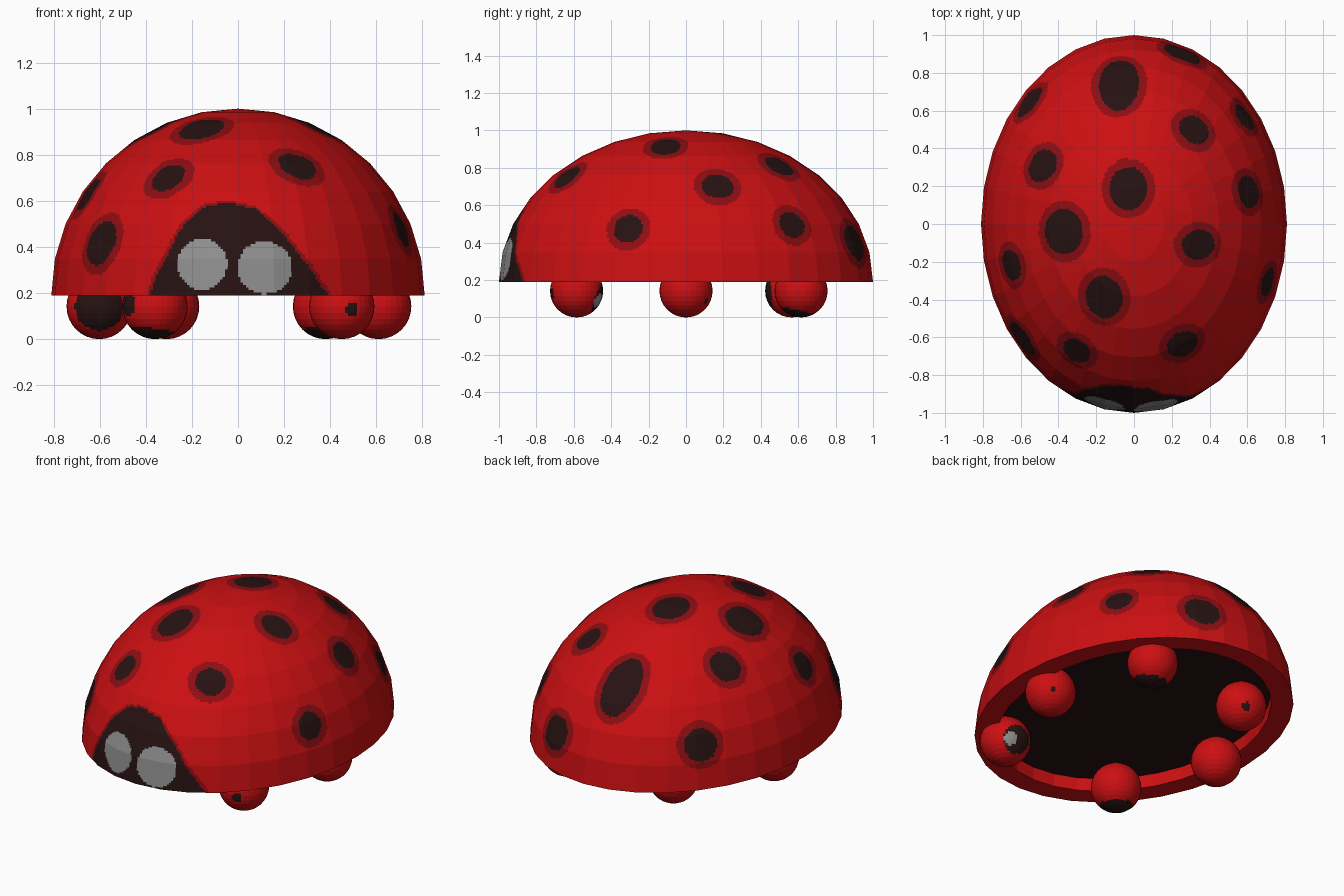
import bpy, bmesh, math
from mathutils import Vector

if "Cube" in bpy.data.objects:
    bpy.data.objects.remove(bpy.data.objects["Cube"])

RX, RY, RZ, BASE = 0.81, 1.0, 0.81, 0.19


def material(name, rgb):
    m = bpy.data.materials.new(name)
    m.diffuse_color = (*rgb, 1)
    m.use_nodes = True
    m.node_tree.nodes["Principled BSDF"].inputs["Base Color"].default_value = m.diffuse_color
    return m


MATS = [material("red", (0.60, 0.005, 0.006)),
        material("black", (0.02, 0.006, 0.006)),
        material("dark red", (0.27, 0.004, 0.006)),
        material("grey", (0.27, 0.27, 0.27))]
RED, BLACK, DARK, GREY = range(4)


def finish(bm, name, rule=None):
    """Colour faces by a rule on their centre and make a flat-shaded object."""
    if rule:
        for f in bm.faces:
            f.material_index = rule(f.calc_center_median())
    me = bpy.data.meshes.new(name)
    bm.to_mesh(me)
    bm.free()
    for m in MATS:
        me.materials.append(m)
    ob = bpy.data.objects.new(name, me)
    bpy.context.collection.objects.link(ob)
    return ob


# spots: x, y of the centre, radius in x, radius in y and z
SPOTS = [(-.08, .75, .107, .185), (.26, .91, .105, .10), (-.56, .65, .10, .095),
         (.59, .57, .076, .076), (.32, .50, .087, .083), (-.49, .31, .10, .088),
         (-.03, .19, .10, .117), (.61, .17, .083, .085), (-.375, -.04, .113, .12),
         (.345, -.11, .10, .08), (-.655, -.22, .085, .085), (.715, -.31, .08, .08),
         (-.16, -.39, .10, .12), (-.305, -.675, .078, .08), (.26, -.64, .088, .083),
         (-.60, -.61, .11, .10)]
SPOTS = [(x, y, BASE + RZ * math.sqrt(1 - (x / RX) ** 2 - y * y), a, b)
         for x, y, a, b in SPOTS]
# upper edge of the black face, seen from the front
FACE = [(-.38, .19), (-.35, .28), (-.25, .475), (-.19, .54), (-.14, .575), (-.045, .592),
        (.075, .565), (.18, .475), (.29, .335), (.39, .19)]
EYES = [(-.155, .325, .107, .112), (.115, .31, .118, .115)]


def face_height(x):
    for (x0, z0), (x1, z1) in zip(FACE, FACE[1:]):
        if x0 <= x <= x1:
            return z0 + (z1 - z0) * (x - x0) / (x1 - x0)
    return 0


def shell_rule(c):
    if c.y < -.5:
        for x, z, a, b in EYES:
            if ((c.x - x) / a) ** 2 + ((c.z - z) / b) ** 2 < 1:
                return GREY
        if c.z < face_height(c.x):
            return BLACK
        if c.z < face_height(c.x * 0.965) + 0.012:
            return DARK
    result = RED
    for x, y, z, a, b in SPOTS:
        dx, r2 = c.x - x, (c.y - y) ** 2 + (c.z - z) ** 2
        if (dx / a) ** 2 + r2 / b ** 2 < 1:
            return BLACK
        if (dx / (a + .043)) ** 2 + r2 / (b + .043) ** 2 < 1:
            result = DARK
    return result


# Shell: upper half of a faceted sphere, facets cut finely for the painted spots
bm = bmesh.new()
bmesh.ops.create_uvsphere(bm, u_segments=32, v_segments=16, radius=1)
bmesh.ops.delete(bm, geom=[v for v in bm.verts if v.co.z < -1e-3], context='VERTS')
for v in bm.verts:
    v.co = (v.co.x * RX, v.co.y * RY, v.co.z * RZ + BASE)
bmesh.ops.subdivide_edges(bm, edges=bm.edges[:], cuts=13, use_grid_fill=True)
finish(bm, "shell", shell_rule)

# Underside: flat rim, short inner wall and recessed black belly
bm = bmesh.new()
T = 0.125
rings = []
for inset, z in ((0, BASE), (T, BASE), (T, BASE + .08)):
    rings.append([bm.verts.new(((RX - inset) * math.cos(math.tau * i / 32),
                                (RY - inset) * math.sin(math.tau * i / 32), z))
                  for i in range(32)])
for lo, hi in zip(rings, rings[1:]):
    for i in range(32):
        j = (i + 1) % 32
        bm.faces.new((lo[i], hi[i], hi[j], lo[j]))
bm.faces.new(rings[2][::-1]).material_index = BLACK
finish(bm, "underside")

# Feet: name, x, y, patches (direction, half angle in degrees, colour)
R = 0.142
FEET = [("front_left_foot", -.36, -.585, [((-.1, -.1, -1), 42, BLACK), ((-1, -.6, .1), 22, BLACK)]),
        ("front_right_foot", .45, -.585, [((.45, .9, -.4), 16, GREY), ((.1, 1, -.35), 36, BLACK),
                                          ((.3, -.95, -.1), 12, BLACK)]),
        ("middle_left_foot", -.602, 0, [((0, -1, 0), 48, BLACK)]),
        ("middle_right_foot", .61, 0, [((.5, .75, -.4), 6, BLACK)]),
        ("back_left_foot", -.31, .565, [((0, -1, -.1), 40, BLACK), ((.4, .8, -.5), 10, BLACK)]),
        ("back_right_foot", .38, .615, [((0, -.2, -1), 42, BLACK), ((-.2, -1, .2), 10, BLACK)])]
for name, x, y, patches in FEET:
    bm = bmesh.new()
    bmesh.ops.create_uvsphere(bm, u_segments=32, v_segments=16, radius=R)
    bmesh.ops.subdivide_edges(bm, edges=bm.edges[:], cuts=1, use_grid_fill=True)

    def foot_rule(c, patches=patches):
        for d, angle, colour in patches:
            if c.angle(Vector(d)) < math.radians(angle):
                return colour
        return RED

    finish(bm, name, foot_rule).location = (x, y, R)
